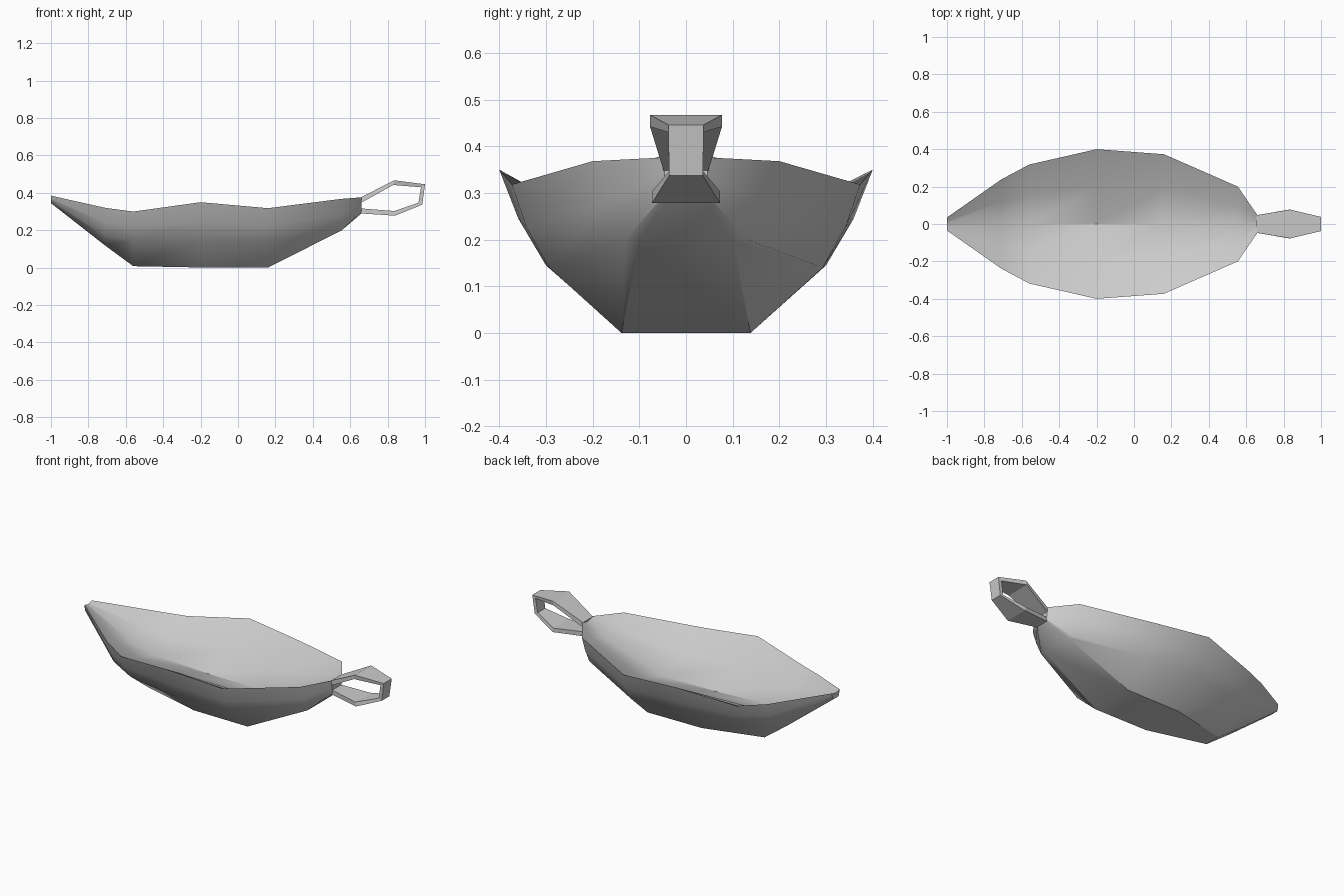
import bpy, bmesh, math

if "Cube" in bpy.data.objects:
    bpy.data.objects.remove(bpy.data.objects["Cube"])


def make_object(name, bm, smooth_angle=None):
    bmesh.ops.recalc_face_normals(bm, faces=bm.faces)
    mesh = bpy.data.meshes.new(name)
    bm.to_mesh(mesh)
    bm.free()
    ob = bpy.data.objects.new(name, mesh)
    bpy.context.collection.objects.link(ob)
    if smooth_angle:
        bpy.ops.object.select_all(action='DESELECT')
        ob.select_set(True)
        bpy.context.view_layer.objects.active = ob
        bpy.ops.object.shade_smooth_by_angle(angle=math.radians(smooth_angle))
    return ob


def loft(bm, rings, closed=False):
    rings = [[bm.verts.new(p) for p in ring] for ring in rings]
    n = len(rings[0])
    for a, b in zip(rings, rings[1:] + (rings[:1] if closed else [])):
        for i in range(n):
            j = (i + 1) % n
            bm.faces.new((a[i], a[j], b[j], b[i]))
    if not closed:
        bm.faces.new(rings[0])
        bm.faces.new(rings[-1])


# Boat bowl: x, rim (y, z), chine (y, z), base (y, z), inner floor z
stations = [
    (-1.00, (.035, .385), (.032, .362), (.028, .345), .375),
    (-0.71, (.238, .320), (.170, .170), (.040, .118), .225),
    (-0.56, (.318, .300), (.235, .150), (.050, .008), .185),
    (-0.20, (.400, .350), (.300, .145), (.136, .001), .170),
    (0.16, (.373, .318), (.293, .140), (.138, .000), .165),
    (0.555, (.200, .368), (.130, .200), (.100, .200), .300),
    (0.66, (.047, .376), (.042, .300), (.038, .290), .368),
]
rings = []
for x, rim, chine, base, floor in stations:
    side = ((rim[0] + chine[0]) * .513, (rim[1] + chine[1]) * .495)
    inner = (rim[0] * .5, floor + (rim[1] - floor) * .38)
    half = [inner, rim, side, chine, base]
    ring = [(0, floor)] + half + [(-y, z) for y, z in reversed(half)]
    rings.append([(x, y, z) for y, z in ring])
bm = bmesh.new()
loft(bm, rings)
make_object("boat_bowl", bm, 32)

# Strap handle: outer (x, z), inner (x, z), half width
strap = [
    (.655, .375, .655, .345, .047),
    (.835, .467, .830, .442, .077),
    (1.00, .446, .978, .430, .038),
    (.985, .337, .965, .347, .036),
    (.840, .278, .835, .303, .073),
    (.655, .290, .655, .317, .042),
]
bm = bmesh.new()
loft(bm, [[(ox, -w, oz), (ox, w, oz), (ix, w, iz), (ix, -w, iz)]
          for ox, oz, ix, iz, w in strap])
make_object("strap_handle", bm)
